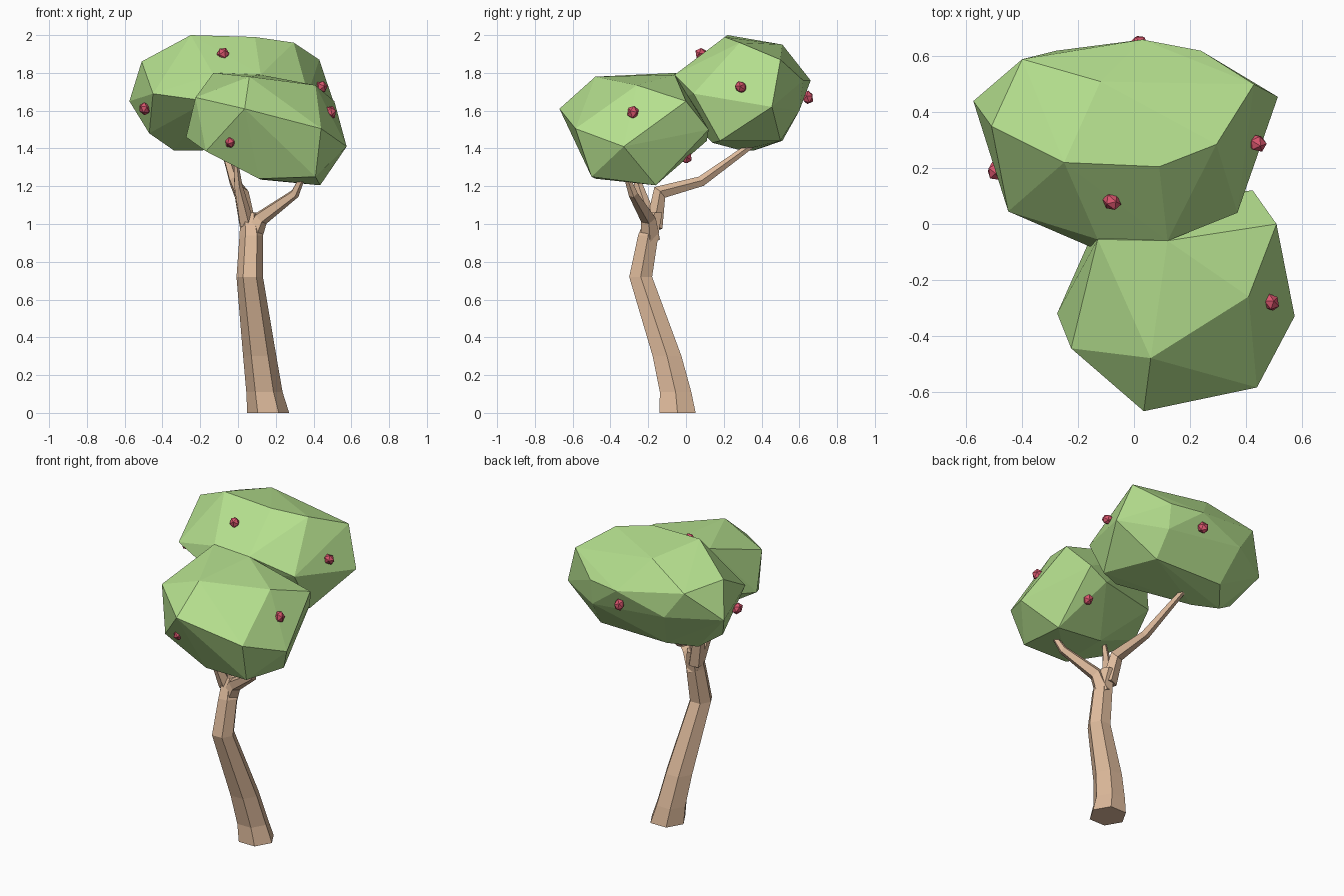
import bpy, bmesh, math, random
from mathutils import Vector, Matrix, Euler

if "Cube" in bpy.data.objects:
    bpy.data.objects.remove(bpy.data.objects["Cube"])

random.seed(4)


def material(name, rgb):
    m = bpy.data.materials.new(name)
    m.diffuse_color = (*rgb, 1)
    m.use_nodes = True
    m.node_tree.nodes["Principled BSDF"].inputs["Base Color"].default_value = m.diffuse_color
    return m


LEAF = material("leaf green", (0.46, 0.74, 0.27))
BARK = material("bark tan", (0.74, 0.50, 0.335))
FRUIT = material("fruit red", (0.68, 0.09, 0.15))


def finish(bm, name, mat):
    bmesh.ops.recalc_face_normals(bm, faces=bm.faces)
    me = bpy.data.meshes.new(name)
    bm.to_mesh(me)
    bm.free()
    me.materials.append(mat)
    ob = bpy.data.objects.new(name, me)
    bpy.context.collection.objects.link(ob)
    return ob


def clump(name, points):
    """Faceted foliage: the convex hull of a few corner points."""
    bm = bmesh.new()
    for p in points:
        bm.verts.new(p)
    bmesh.ops.convex_hull(bm, input=bm.verts[:])
    loose = [v for v in bm.verts if not v.link_faces]
    bmesh.ops.delete(bm, geom=loose, context='VERTS')
    finish(bm, name, LEAF)


def limb(name, path, sides, upright=False):
    """Tapered tube through (x, y, z, radius) stations."""
    bm = bmesh.new()
    pts = [Vector(p[:3]) for p in path]
    rings = []
    for i, p in enumerate(pts):
        t = pts[min(i + 1, len(pts) - 1)] - pts[max(i - 1, 0)]
        rot = Matrix.Identity(3) if upright else Vector((0, 0, 1)).rotation_difference(t).to_matrix()
        ring = []
        for k in range(sides):
            a = 2 * math.pi * k / sides
            off = Vector((math.cos(a), math.sin(a), 0)) * path[i][3]
            ring.append(bm.verts.new(p + rot @ off))
        rings.append(ring)
    for r, s in zip(rings, rings[1:]):
        for k in range(sides):
            n = (k + 1) % sides
            bm.faces.new((r[k], r[n], s[n], s[k]))
    bm.faces.new(rings[0][::-1])
    bm.faces.new(rings[-1])
    finish(bm, name, BARK)


# Foliage
clump("back_foliage", [
    (-.25, .22, 2.0), (.09, .205, 1.99), (.295, .285, 1.96), (.43, .50, 1.87),
    (-.12, .51, 1.95), (-.51, .35, 1.86), (-.575, .44, 1.65), (-.40, .59, 1.83),
    (.03, .66, 1.76), (.24, .62, 1.76), (.515, .455, 1.62), (.37, .04, 1.69),
    (.12, -.06, 1.79), (-.13, -.055, 1.79), (-.45, .045, 1.69), (-.16, -.08, 1.65),
    (-.47, .30, 1.48), (-.34, .36, 1.39), (-.19, .29, 1.39), (.25, .14, 1.43),
    (.38, .18, 1.44), (.25, .50, 1.44), (-.22, .51, 1.44), (-.28, .62, 1.66),
    (.24, .60, 1.60)])
clump("front_foliage", [
    (.035, -.67, 1.61), (.06, -.48, 1.78), (.44, -.585, 1.505), (.41, -.26, 1.735),
    (.51, 0, 1.65), (.575, -.33, 1.41), (.425, .12, 1.50), (-.275, -.32, 1.46),
    (-.225, -.445, 1.67), (-.13, -.055, 1.80), (.12, -.06, 1.79), (.11, -.48, 1.24),
    (.41, -.50, 1.25), (.435, -.16, 1.205), (.12, -.16, 1.235), (.30, .11, 1.44),
    (-.16, -.06, 1.50), (-.17, -.49, 1.385)])

# Trunk and branches
limb("trunk", [(.16, -.045, 0, .111), (.14, -.055, .11, .096), (.115, -.10, .30, .088),
               (.062, -.24, .72, .070), (.07, -.20, .94, .062), (.06, -.165, 1.06, .045)],
     6, upright=True)
limb("back_branch", [(.05, -.17, .98, .048), (.015, -.14, 1.165, .042),
                     (-.02, .08, 1.225, .029), (-.08, .35, 1.42, .018)], 5)
limb("right_branch", [(.07, -.19, .92, .055), (.12, -.20, 1.03, .042),
                      (.30, -.28, 1.16, .026), (.35, -.32, 1.27, .014)], 5)
limb("short_branch", [(.045, -.185, 1.0, .042), (0, -.25, 1.20, .024),
                      (-.01, -.28, 1.31, .014)], 5)

# Fruit
spots = [(-.08, .08, 1.90), (.44, .29, 1.725), (.49, -.28, 1.59), (-.04, -.54, 1.435),
         (-.495, .19, 1.61), (.02, .645, 1.67), (.35, 0, 1.355)]
for i, p in enumerate(spots):
    bm = bmesh.new()
    turn = Euler([random.uniform(0, 6) for _ in range(3)]).to_matrix().to_4x4()
    bmesh.ops.create_icosphere(bm, subdivisions=1, radius=.038,
                               matrix=Matrix.Translation(p) @ turn @ Matrix.Diagonal((1, .9, .8, 1)))
    finish(bm, f"fruit_{i + 1}", FRUIT)
